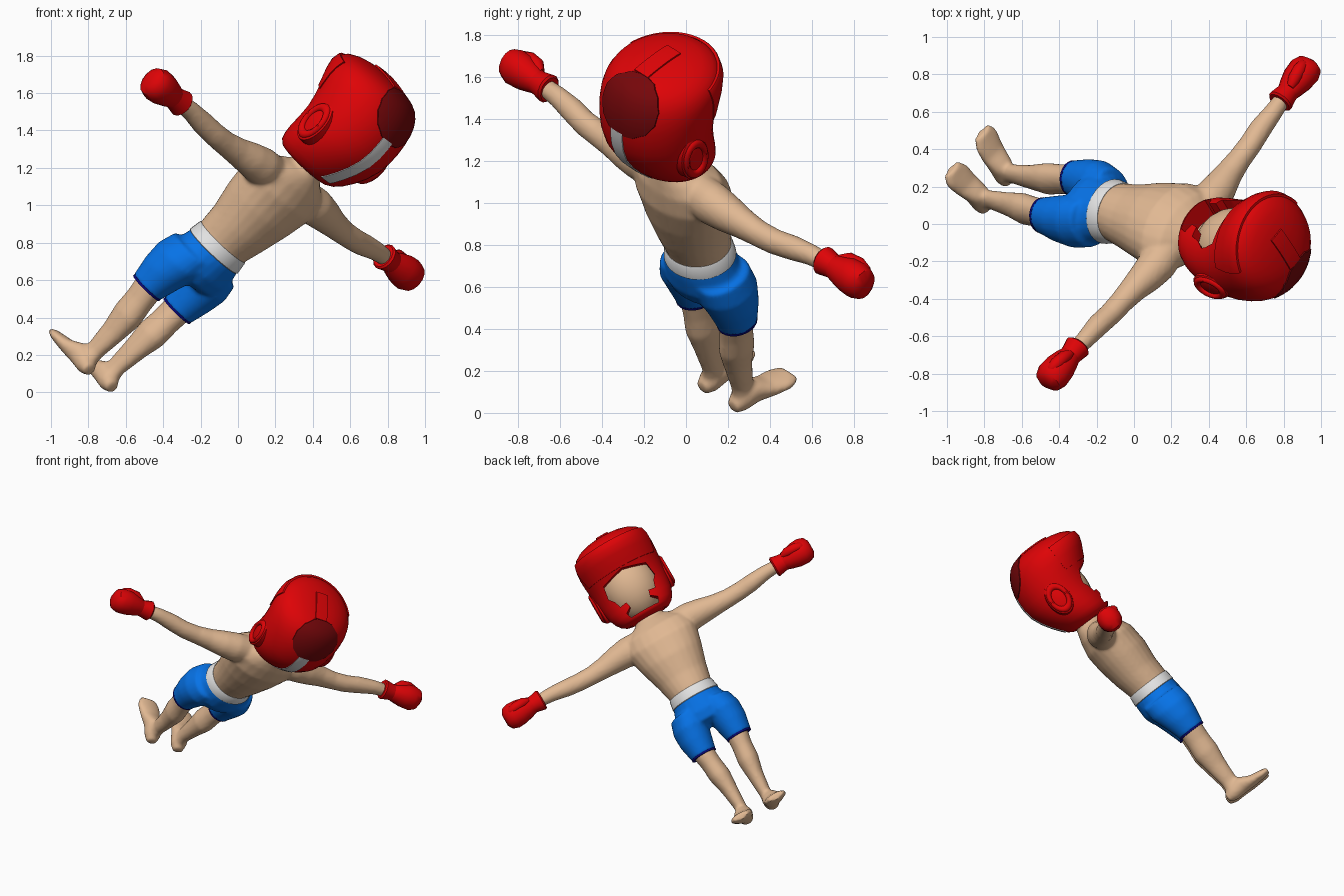
import bpy, bmesh, math
from mathutils import Matrix, Vector

if "Cube" in bpy.data.objects:
    bpy.data.objects.remove(bpy.data.objects["Cube"])

# Pose frame: local x = across the arms, y = forward, z = up the body
POSE = Matrix(((.570, -.445, .680, .24), (.691, .706, -.130, 0),
               (-.445, .548, .720, 1.135), (0, 0, 0, 1)))


def material(name, rgb):
    m = bpy.data.materials.new(name)
    m.diffuse_color = (*rgb, 1)
    m.use_nodes = True
    m.node_tree.nodes["Principled BSDF"].inputs["Base Color"].default_value = m.diffuse_color
    return m


SKIN = material("skin", (.75, .48, .29))
RED = material("red", (.73, .001, .002))
DARK = material("dark_red", (.18, .002, .003))
BLUE = material("blue", (.002, .17, .80))
NAVY = material("navy", (.002, .002, .18))
WHITE = material("white", (.75, .75, .75))
BRIGHT = material("bright_white", (1, 1, 1))


def add(name, bm, mat):
    bmesh.ops.recalc_face_normals(bm, faces=bm.faces)
    me = bpy.data.meshes.new(name)
    bm.to_mesh(me)
    bm.free()
    me.materials.append(mat)
    ob = bpy.data.objects.new(name, me)
    bpy.context.collection.objects.link(ob)
    return ob


def loft_into(bm, rings, axis=2, side=1, n=24, shift=0):
    """Elliptical rings (t, a, b, ra, rb) stacked along an axis."""
    loops = []
    for t, a, b, ra, rb in rings:
        loop = []
        for i in range(n):
            w = math.tau * i / n
            p, q = a + ra * math.cos(w), b + rb * math.sin(w)
            co = [(t, p, q), (p, t, q), (p, q, t)][axis]
            loop.append(bm.verts.new((co[0] * side + shift, co[1], co[2])))
        loops.append(loop)
    for A, B in zip(loops, loops[1:]):
        for i in range(n):
            j = (i + 1) % n
            bm.faces.new((A[i], A[j], B[j], B[i]))
    bm.faces.new(loops[0])
    bm.faces.new(loops[-1])


def loft(name, rings, mat, **kw):
    bm = bmesh.new()
    loft_into(bm, rings, **kw)
    return add(name, bm, mat)


def prism(outline, x, y, origin, d0, d1):
    """Outline in the x/y plane, extruded along x cross y."""
    x, y, o = Vector(x), Vector(y).normalized(), Vector(origin)
    z = x.cross(y)
    bm = bmesh.new()
    ends = [[bm.verts.new(o + x * a + y * b + z * d) for a, b in outline] for d in (d0, d1)]
    n = len(outline)
    for i in range(n):
        j = (i + 1) % n
        bm.faces.new((ends[0][i], ends[0][j], ends[1][j], ends[1][i]))
    for e in ends:
        bm.faces.new(e)
    return add("cutter", bm, RED)


def bake(ob, mat):
    """Apply all modifiers and give the result one material."""
    dg = bpy.context.evaluated_depsgraph_get()
    ob_mesh = bpy.data.meshes.new_from_object(ob.evaluated_get(dg))
    ob.modifiers.clear()
    ob.data = ob_mesh
    ob_mesh.materials.clear()
    ob_mesh.materials.append(mat)
    for p in ob_mesh.polygons:
        p.material_index = 0
    return ob


def fuse(ob, mat, voxel, steps):
    r = ob.modifiers.new("fuse", 'REMESH')
    r.mode, r.voxel_size = 'VOXEL', voxel
    s = ob.modifiers.new("soften", 'SMOOTH')
    s.factor, s.iterations = .5, steps
    return bake(ob, mat)


def boolean(ob, cutter, op, mat):
    b = ob.modifiers.new("cut", 'BOOLEAN')
    b.object, b.operation, b.solver = cutter, op, 'EXACT'
    bake(ob, mat)
    bpy.data.objects.remove(cutter)
    return ob


# Body: torso, neck, arms, legs and feet fused into one skin
bm = bmesh.new()
loft_into(bm, [(-.56, 0, 0, .15, .14), (-.46, 0, 0, .165, .155), (-.35, 0, -.015, .19, .168),
               (-.2, 0, -.02, .235, .19), (-.06, 0, -.03, .27, .19), (.04, 0, -.045, .25, .155),
               (.1, 0, -.065, .16, .115), (.13, 0, -.075, .105, .095), (.28, 0, -.08, .09, .09)])
for s in (1, -1):
    loft_into(bm, [(.12, -.05, 0, .1, .1), (.25, -.06, 0, .102, .105), (.35, -.06, -.005, .09, .092),
                   (.45, -.055, -.015, .072, .076), (.55, -.052, -.02, .062, .066),
                   (.65, -.045, -.018, .06, .064), (.75, -.025, -.012, .06, .062),
                   (.87, -.01, 0, .05, .052), (1.0, 0, 0, .042, .042)], axis=0, side=s)
    loft_into(bm, [(-.8, .13, .02, .08, .09), (-.92, .135, .035, .078, .088),
                   (-1.0, .125, .03, .073, .087), (-1.1, .115, .025, .077, .093),
                   (-1.22, .105, .025, .058, .074), (-1.36, .1, .03, .044, .058),
                   (-1.45, .105, .02, .05, .06)], side=s, shift=.008)
    loft_into(bm, [(-.055, .105, -1.45, .035, .03), (-.005, .105, -1.44, .056, .058),
                   (.075, .11, -1.43, .064, .066), (.16, .125, -1.455, .078, .042),
                   (.235, .138, -1.462, .086, .032), (.288, .143, -1.465, .062, .024)],
              axis=1, side=s, shift=.006)
fuse(add("body", bm, SKIN), SKIN, .012, 5)

# Shorts with waistband and hems
bm = bmesh.new()
loft_into(bm, [(-.5, 0, 0, .165, .158), (-.56, 0, 0, .185, .165), (-.65, 0, .005, .22, .17),
               (-.72, 0, .01, .21, .15), (-.75, 0, .01, .15, .1)])
for s, tag in ((1, "left"), (-1, "right")):
    loft_into(bm, [(-.6, .11, .01, .12, .15), (-.7, .13, .02, .132, .155),
                   (-.8, .14, .03, .12, .13), (-.9, .142, .035, .098, .105),
                   (-.92, .142, .035, .097, .103)], side=s, shift=.006)
    loft(tag + "_hem", [(-.91, .142, .035, .094, .101), (-.924, .142, .035, .094, .101)],
         NAVY, side=s, shift=.006)
fuse(add("shorts", bm, BLUE), BLUE, .013, 4)
loft("waistband", [(-.537, 0, 0, .178, .164), (-.533, 0, 0, .182, .167), (-.467, 0, 0, .169, .16),
                   (-.463, 0, 0, .165, .156)], WHITE, n=32)

# Gloves: flared cuff, fist and thumb
for s, tag in ((1, "left"), (-1, "right")):
    loft(tag + "_glove_cuff", [(.935, 0, 0, .06, .066), (.945, 0, 0, .07, .075),
                               (.995, 0, 0, .06, .064), (1.03, 0, 0, .056, .06)],
         RED, axis=0, side=s, n=14)
    loft(tag + "_glove_fist", [(1.0, 0, 0, .053, .056), (1.05, .003, 0, .068, .074),
                               (1.11, .005, 0, .083, .09), (1.17, .005, 0, .087, .094),
                               (1.215, .005, 0, .07, .08), (1.236, .005, 0, .035, .045)],
         RED, axis=0, side=s, n=14)
    loft(tag + "_glove_thumb", [(1.02, .035, .035, .02, .02), (1.06, .053, .04, .036, .034),
                                (1.13, .062, .036, .038, .036), (1.18, .058, .028, .03, .028),
                                (1.2, .052, .024, .012, .012)], RED, axis=0, side=s, n=10)

# Head inside the helmet
loft("head", [(.41 - .26 * math.cos(math.pi * i / 14), 0, -.09,
               .21 * math.sin(math.pi * i / 14), .2 * math.sin(math.pi * i / 14))
              for i in range(1, 14)], SKIN)

# Helmet shell
helmet = loft("helmet", [(.135, 0, -.03, .15, .13), (.155, 0, -.04, .205, .18),
                         (.25, 0, -.08, .258, .215), (.4, 0, -.13, .275, .255),
                         (.55, 0, -.09, .29, .29), (.66, 0, -.042, .295, .31),
                         (.74, 0, -.035, .26, .265), (.785, 0, -.07, .165, .175),
                         (.8, 0, -.08, .06, .06)], RED)
helmet.modifiers.new("round", 'SUBSURF').levels = 1
bake(helmet, RED)
CORE = Vector((0, -.1, .46))


def helmet_piece(name, k, cutter, mat):
    """Thin raised panel that follows the helmet surface."""
    ob = bpy.data.objects.new(name, helmet.data.copy())
    bpy.context.collection.objects.link(ob)
    ob.data.transform(Matrix.Translation(CORE) @ Matrix.Scale(k, 4) @ Matrix.Translation(-CORE))
    return boolean(ob, cutter, 'INTERSECT', mat)


def box(a, b0, b1):
    return [(-a, b0), (a, b0), (a, b1), (-a, b1)]


X, Y, Z = (1, 0, 0), (0, 1, 0), (0, 0, 1)
helmet_piece("lace_strip", 1.015, prism(box(.04, .18, .58), X, Z, (0, 0, 0), .12, .7), BRIGHT)
helmet_piece("crown_patch", 1.014,
             prism([(.17 * math.cos(math.tau * (i + .5) / 14), .16 * math.sin(math.tau * (i + .5) / 14))
                    for i in range(14)], X, (0, .6, .8), (.02, -.245, .67), -.1, .4), DARK)
helmet_piece("crown_strap", 1.025, prism(box(.045, -.16, .06), X, Y, (0, 0, 0), .55, 1), RED)
helmet_piece("brow_pad", 1.025, prism(box(.4, .515, .71), X, Z, (0, 0, 0), -.5, -.02), RED)

# Face opening with cheek guards
half = [(.17, .465), (.185, .37), (.155, .33), (.14, .28), (.09, .285), (.08, .245),
        (.125, .215), (.11, .175)]
face = [(0, .505)] + half + [(-a, b) for a, b in reversed(half)]
boolean(helmet, prism(face, X, Z, (0, 0, 0), -.6, .08), 'DIFFERENCE', RED)

# Ear guards: pad with an oval ring
for s, tag in ((1, "left"), (-1, "right")):
    loft(tag + "_ear_pad", [(.2, -.14, .385, .09, .135), (.272, -.14, .385, .085, .125),
                            (.28, -.14, .385, .075, .115)], RED, axis=0, side=s)
    bpy.ops.mesh.primitive_torus_add(major_radius=.072, minor_radius=.02,
                                     major_segments=24, minor_segments=10)
    ring = bpy.context.object
    ring.name = tag + "_ear_ring"
    ring.data.transform(Matrix.Translation((.276 * s, -.14, .385)) @ Matrix.Diagonal((1, .85, 1.25, 1))
                        @ Matrix.Rotation(math.pi / 2, 4, 'Y'))
    ring.data.materials.append(RED)

# Tilt everything into the leaping pose and smooth it
for ob in bpy.context.collection.objects:
    ob.matrix_world = POSE
    ob.select_set(True)
    bpy.context.view_layer.objects.active = ob
bpy.ops.object.shade_smooth_by_angle(angle=math.radians(40))
